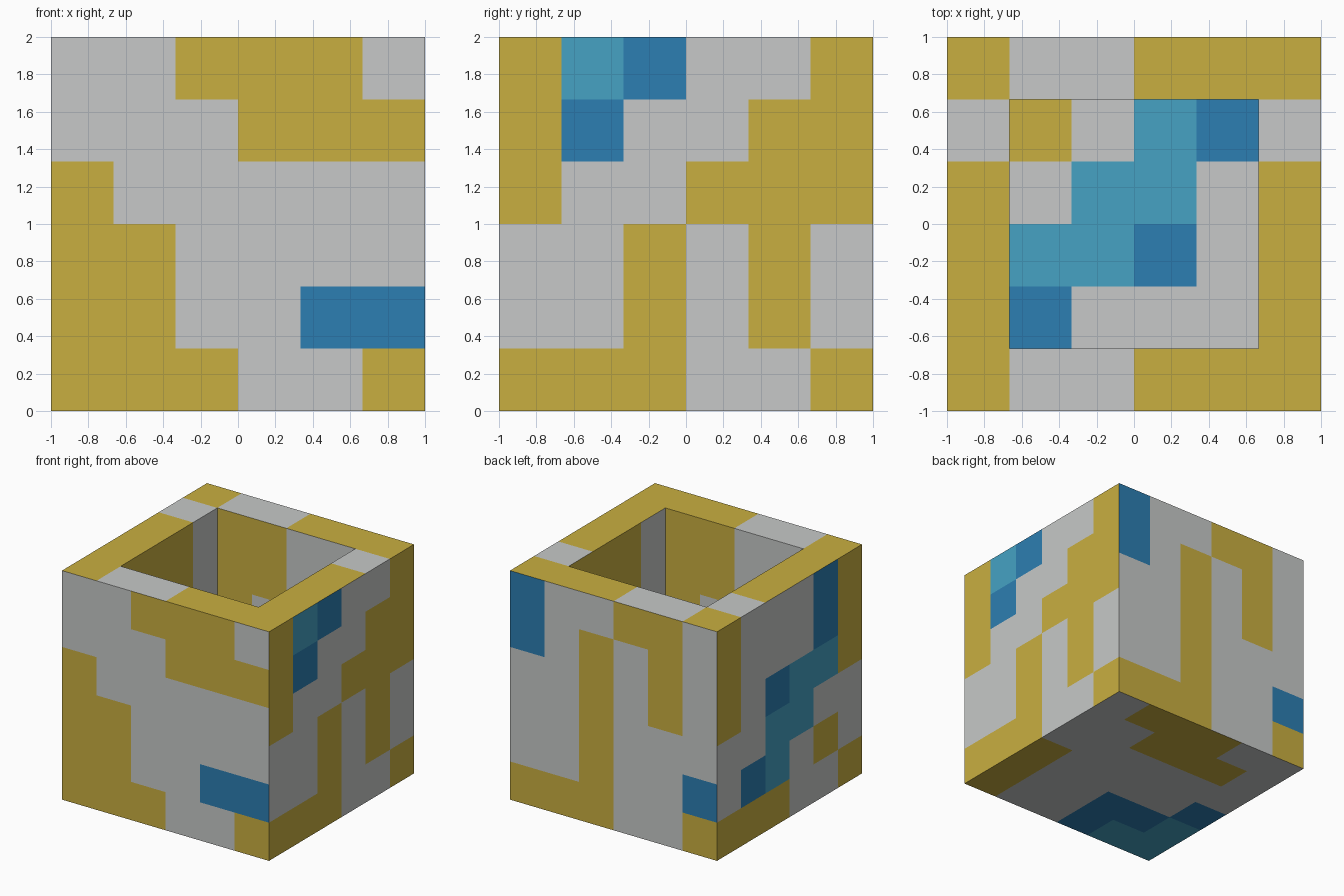
import bpy, bmesh
from mathutils import Vector

if "Cube" in bpy.data.objects:
    bpy.data.objects.remove(bpy.data.objects["Cube"])

C = 1 / 3          # one tile
T = 1 - C          # half width of the opening


def linear(c):
    return c / 12.92 if c <= 0.04045 else ((c + 0.055) / 1.055) ** 2.4


# Flat colours: letter in the tile patterns -> name and display colour
COLOURS = {
    ".": ("light_grey", (199, 201, 200)),
    "Y": ("gold", (201, 175, 64)),
    "B": ("deep_blue", (44, 126, 178)),
    "C": ("light_blue", (70, 162, 196)),
}
mesh = bpy.data.meshes.new("open_box")
index = {}
for i, (key, (name, rgb)) in enumerate(COLOURS.items()):
    mat = bpy.data.materials.new(name)
    mat.diffuse_color = [linear(c / 255) for c in rgb] + [1]
    mat.use_nodes = True
    mat.node_tree.nodes["Principled BSDF"].inputs["Base Color"].default_value = mat.diffuse_color
    mesh.materials.append(mat)
    index[key] = i

X, Y, Z = Vector((1, 0, 0)), Vector((0, 1, 0)), Vector((0, 0, 1))
bm = bmesh.new()


def panel(pattern, origin, right, down):
    """Tile a panel seen from outside, from its top left corner; '_' is a gap."""
    for r, row in enumerate(pattern.split()):
        for c, key in enumerate(row):
            if key == "_":
                continue
            o = Vector(origin) + right * (c * C) + down * (r * C)
            corners = (o, o + down * C, o + (down + right) * C, o + right * C)
            bm.faces.new([bm.verts.new(p) for p in corners]).material_index = index[key]


# Outer sides
panel("..YYY. ...YYY Y..... YY.... YY..BB YYY..Y", (-1, -1, 2), X, -Z)   # front
panel("YCB..Y YB..YY Y..YYY ..Y.Y. ..Y.Y. YYY..Y", (1, -1, 2), Y, -Z)    # right
panel("B..YY. B.Y.Y. ..Y.Y. ..Y... ..Y..B YYY..Y", (1, 1, 2), -X, -Z)    # back
panel("Y...BY Y...BY Y.BCCY ..CC.. .BC.Y. YYY..Y", (-1, 1, 2), -Y, -Z)   # left

# Underside, rim and inner floor
panel(".YYY.. ..YYY. ...... Y....B Y..BBC Y..BCC", (1, 1, 0), -X, -Y)
panel("Y..YYY .____. Y____Y Y____Y Y____Y Y..YYY", (-1, 1, 2), X, -Y)
panel("Y.CB .CC. CCB. B...", (-T, T, C), X, -Y)

# Inner walls, opposite ones alike
wide = "YY.. YY.. Y... ...Y ..YY"
side = "YYY. YYY. YY.. Y... ...."
panel(wide, (-T, T, 2), X, -Z)
panel(wide, (T, -T, 2), -X, -Z)
panel(side, (-T, -T, 2), Y, -Z)
panel(side, (T, T, 2), -Y, -Z)

bmesh.ops.remove_doubles(bm, verts=bm.verts, dist=0.001)
bm.to_mesh(mesh)
bm.free()
bpy.context.collection.objects.link(bpy.data.objects.new("open_box", mesh))
